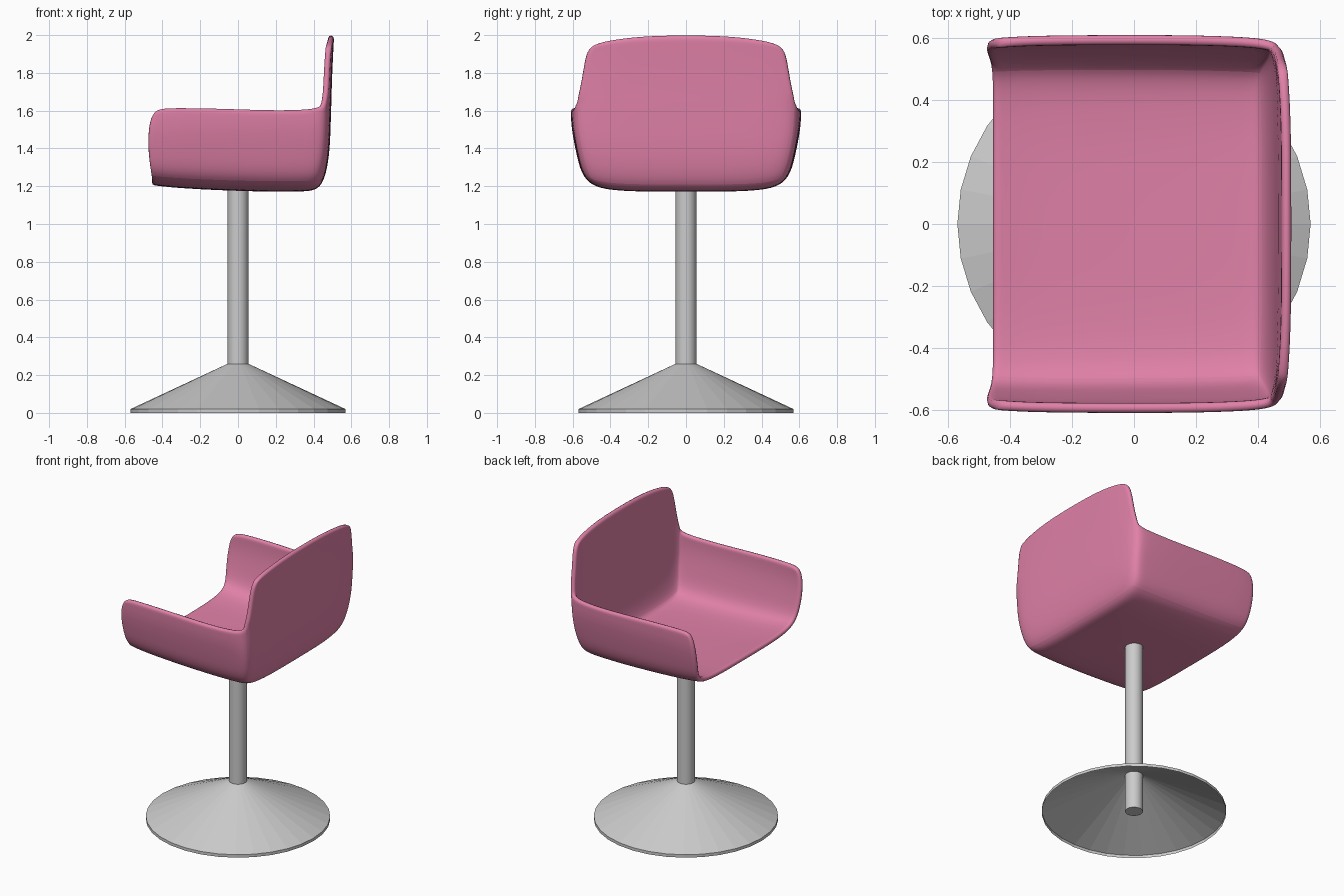
import bpy, bmesh, math

if "Cube" in bpy.data.objects:
    bpy.data.objects.remove(bpy.data.objects["Cube"])

pink = bpy.data.materials.new("pink_shell")
pink.diffuse_color = (0.75, 0.22, 0.39, 1)
pink.use_nodes = True
pink.node_tree.nodes["Principled BSDF"].inputs["Base Color"].default_value = pink.diffuse_color


def make_object(name, bm):
    mesh = bpy.data.meshes.new(name)
    bm.to_mesh(mesh)
    bm.free()
    ob = bpy.data.objects.new(name, mesh)
    bpy.context.collection.objects.link(ob)
    return ob


def lathe(name, profile, sides, cap=False):
    bm = bmesh.new()
    rings = [[bm.verts.new((r * math.cos(2 * math.pi * s / sides),
                            r * math.sin(2 * math.pi * s / sides), z))
              for s in range(sides)] for r, z in profile]
    for a, b in zip(rings, rings[1:]):
        for s in range(sides):
            t = (s + 1) % sides
            bm.faces.new((a[s], a[t], b[t], b[s]))
    if cap:
        bm.faces.new(rings[0][::-1])
        bm.faces.new(rings[-1])
    return make_object(name, bm)


# Hollow conical foot and round post
lathe("base_cone", [(0.57, 0.0), (0.57, 0.02), (0.055, 0.26)], 32)
post = lathe("post", [(0.055, 0.005), (0.055, 1.19)], 24, cap=True)

# Seat shell control cage: a box open at the front (-x) and the top
floor_x = [-0.458, -0.36, -0.1, 0.18, 0.35, 0.45]
floor_z = [1.207, 1.193, 1.178, 1.17, 1.172, 1.188]
side_y = [0.54, 0.578, 0.606, 0.608]
side_scale = [0.985, 1.0, 1.004, 1.004, 0.992, 0.965]
side_z = [1.2, 1.37, 1.51, 1.61]
front_x = [-0.458, -0.478, -0.478, -0.45]
arm_z = [1.61, 1.615, 1.612, 1.6, 1.605, 1.63]
back_x = [0.45, 0.485, 0.49, 0.494, 0.497, 0.502, 0.509]
back_z = [1.19, 1.36, 1.51, 1.63, 1.75, 1.87, 2.0]
back_y = [0.53, 0.565, 0.59, 0.585, 0.555, 0.538, 0.515]   # back side edge
inner_y = [0.37, 0.44, 0.48, 0.48, 0.46, 0.43, 0.37]       # loop beside the edge
edge_in = [0.012, 0.016, 0.018, 0.018, 0.015, 0.014, 0.013]
I, J, K, TOP = 5, 6, 3, 6


def cage_point(i, j, k):
    col = abs(j - 3)                       # 0 centre line ... 3 side edge
    sgn = 1 if j >= 3 else -1
    if i == I:                             # back panel
        y = [0, 0.22, inner_y[k], back_y[k]][col]
        x = back_x[k] - [0, 0, 0.003, edge_in[k]][col]
        z = back_z[k]
        if k == TOP:
            z -= [0, 0.005, 0.022, 0.05][col]
        elif k == 0:
            z += [-0.012, -0.012, -0.006, 0.02][col]
        return x, sgn * y, z
    if k == 0:                             # floor
        y = [0, 0.2, 0.37, 0.54 * side_scale[i]][col]
        return floor_x[i], sgn * y, floor_z[i] + [0, 0, 0.004, 0.03][col]
    x = front_x[k] if i == 0 else floor_x[i] + (0.05 if i == 4 else 0)
    z = arm_z[i] if k == K else side_z[k]
    return x, sgn * side_y[k] * side_scale[i], z


bm = bmesh.new()
grid = {}


def quad(*keys):
    for key in keys:
        if key not in grid:
            grid[key] = bm.verts.new(cage_point(*key))
    return bm.faces.new([grid[key] for key in keys])


for i in range(I):
    for j in range(J):
        quad((i, j, 0), (i, j + 1, 0), (i + 1, j + 1, 0), (i + 1, j, 0))
    for k in range(K):
        quad((i, 0, k), (i + 1, 0, k), (i + 1, 0, k + 1), (i, 0, k + 1))
        quad((i, J, k), (i, J, k + 1), (i + 1, J, k + 1), (i + 1, J, k))
for j in range(J):
    for k in range(TOP):
        quad((I, j, k), (I, j + 1, k), (I, j + 1, k + 1), (I, j, k + 1))

seat = make_object("seat_shell", bm)
seat.data.materials.append(pink)

# Smooth the cage, give it thickness inward, soften the rim
sub = seat.modifiers.new("smooth_cage", 'SUBSURF')
sub.levels = sub.render_levels = 2
sol = seat.modifiers.new("thickness", 'SOLIDIFY')
sol.thickness = 0.032
sol.offset = -1
sub = seat.modifiers.new("soft_rim", 'SUBSURF')
sub.levels = sub.render_levels = 1

for ob, angle in ((seat, 50), (post, 35)):
    bpy.ops.object.select_all(action='DESELECT')
    ob.select_set(True)
    bpy.context.view_layer.objects.active = ob
    bpy.ops.object.shade_smooth_by_angle(angle=math.radians(angle))
